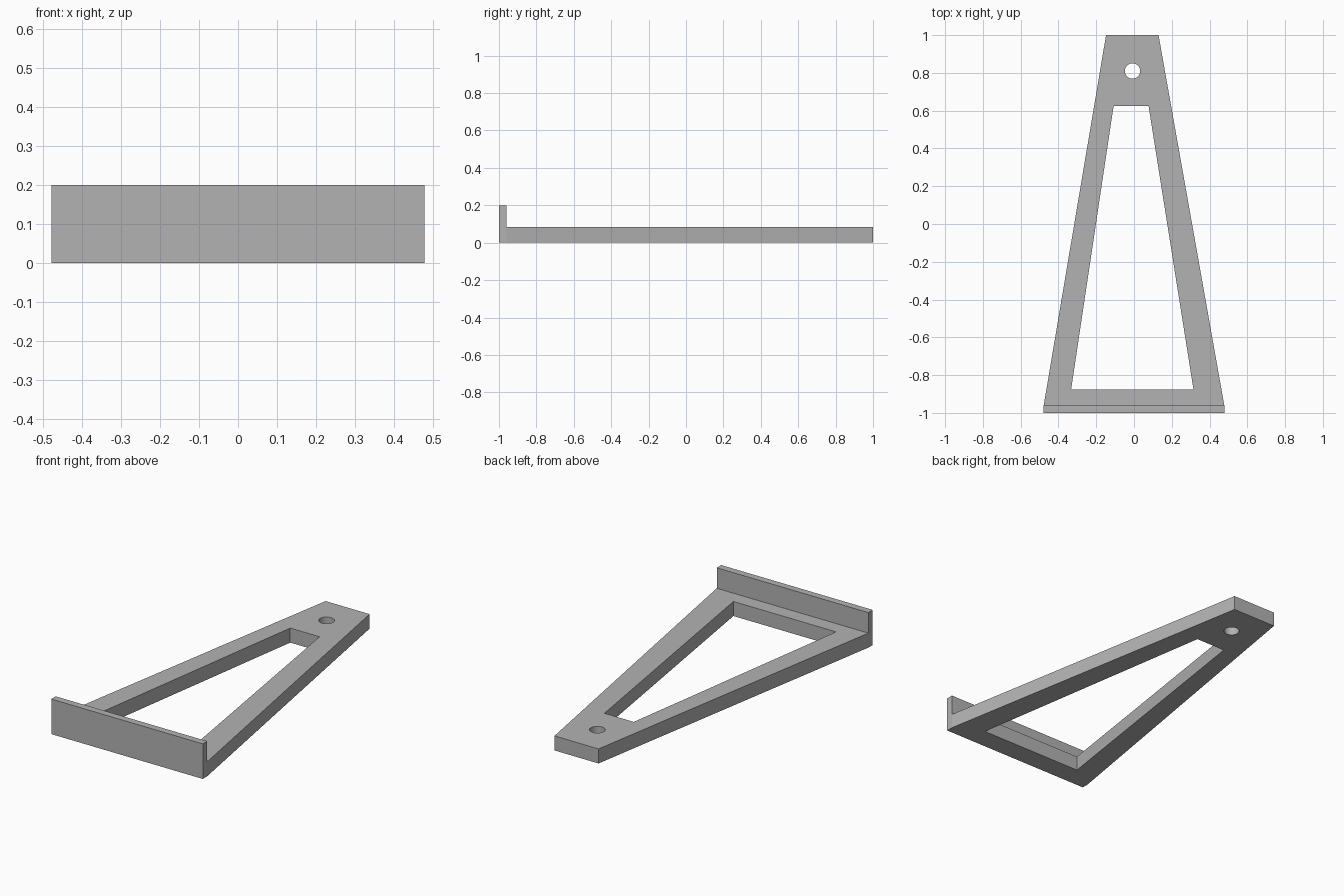
import bpy, bmesh
from math import cos, sin, pi, radians

cube = bpy.data.objects.get("Cube")
if cube:
    bpy.data.objects.remove(cube, do_unlink=True)

GREY = (0.45, 0.45, 0.45, 1)
grey = bpy.data.materials.new("plain grey")
grey.diffuse_color = GREY
grey.use_nodes = True
grey.node_tree.nodes["Principled BSDF"].inputs["Base Color"].default_value = GREY


def slab(name, outlines, height):
    """Solid plate on the ground; outlines after the first become holes."""
    curve = bpy.data.curves.new(name + "_profile", "CURVE")
    curve.dimensions = "2D"
    curve.fill_mode = "BOTH"
    curve.extrude = height / 2
    for points in outlines:
        spline = curve.splines.new("POLY")
        spline.points.add(len(points) - 1)
        for p, (x, y) in zip(spline.points, points):
            p.co = (x, y, 0, 1)
        spline.use_cyclic_u = True
    helper = bpy.data.objects.new(name + "_helper", curve)
    bpy.context.collection.objects.link(helper)
    depsgraph = bpy.context.evaluated_depsgraph_get()
    mesh = bpy.data.meshes.new_from_object(helper.evaluated_get(depsgraph))
    bpy.data.objects.remove(helper, do_unlink=True)

    # Weld caps to walls and rest the slab on the ground
    bm = bmesh.new()
    bm.from_mesh(mesh)
    bmesh.ops.remove_doubles(bm, verts=bm.verts, dist=0.0001)
    bmesh.ops.translate(bm, verts=bm.verts, vec=(0, 0, height / 2))
    bmesh.ops.recalc_face_normals(bm, faces=bm.faces)
    bm.to_mesh(mesh)
    bm.free()
    mesh.name = name
    mesh.materials.clear()
    mesh.materials.append(grey)
    obj = bpy.data.objects.new(name, mesh)
    bpy.context.collection.objects.link(obj)
    bpy.ops.object.select_all(action="DESELECT")
    obj.select_set(True)
    bpy.context.view_layer.objects.active = obj
    bpy.ops.object.shade_smooth_by_angle(angle=radians(30))
    return obj


# Tapered frame with a trapezoid window and a round mounting hole
outer = [(-0.478, -0.96), (0.478, -0.96), (0.13, 1), (-0.148, 1)]
window = [(-0.333, -0.877), (0.315, -0.877), (0.077, 0.625), (-0.108, 0.625)]
hole = [(-0.008 + 0.041 * cos(a), 0.81 + 0.041 * sin(a))
        for a in (2 * pi * i / 32 for i in range(32))]
slab("tapered_frame", [outer, window, hole], 0.083)

# Upright lip across the wide front end
lip = [(-0.478, -1), (0.478, -1), (0.478, -0.96), (-0.478, -0.96)]
slab("front_lip", [lip], 0.2)
